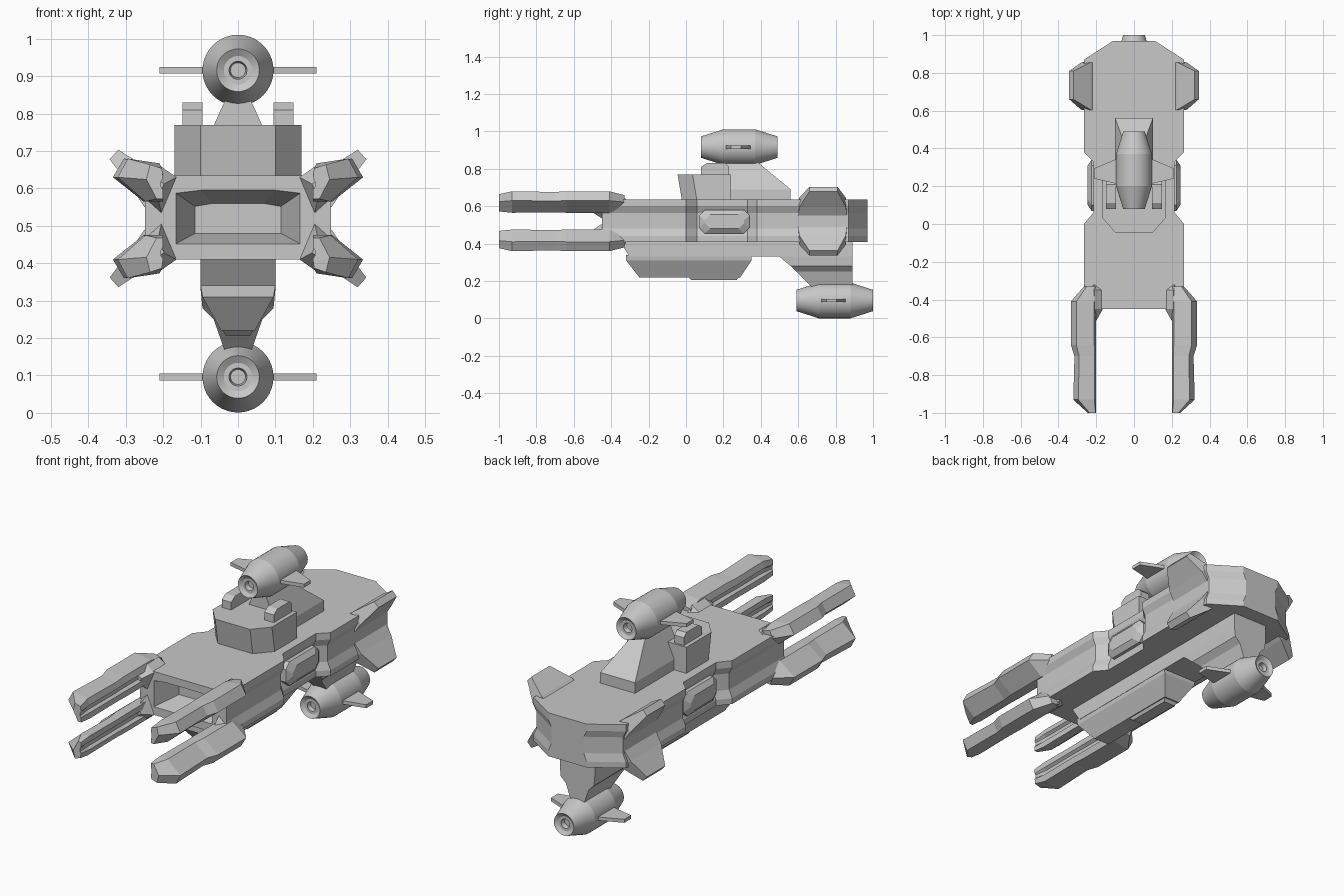
import bpy, bmesh, math

cube = bpy.data.objects.get("Cube")
if cube:
    bpy.data.objects.remove(cube, do_unlink=True)

MID = 0.52  # height of the ship's mirror plane

grey = bpy.data.materials.new("hull_grey")
grey.use_nodes = True
COLOUR = (0.58, 0.58, 0.58, 1)
grey.diffuse_color = COLOUR
grey.node_tree.nodes["Principled BSDF"].inputs["Base Color"].default_value = COLOUR


def loft(name, rings, sx=1, flip=False):
    """Skin a list of equal-length rings and cap both ends."""
    bm = bmesh.new()
    loops = [[bm.verts.new((x * sx, y, 2 * MID - z if flip else z)) for x, y, z in ring]
             for ring in rings]
    n = len(loops[0])
    for a, b in zip(loops, loops[1:]):
        for i in range(n):
            j = (i + 1) % n
            bm.faces.new((a[i], a[j], b[j], b[i]))
    bm.faces.new(loops[0])
    bm.faces.new(loops[-1])
    bmesh.ops.recalc_face_normals(bm, faces=bm.faces)
    mesh = bpy.data.meshes.new(name)
    bm.to_mesh(mesh)
    bm.free()
    mesh.materials.append(grey)
    obj = bpy.data.objects.new(name, mesh)
    bpy.context.collection.objects.link(obj)
    return obj


def pair(name, rings):
    for side, sx in (("left", 1), ("right", -1)):
        loft(f"{side}_{name}", rings, sx)


def quad(name, rings):
    for side, sx in (("left", 1), ("right", -1)):
        for level, flip in (("upper", False), ("lower", True)):
            loft(f"{side}_{level}_{name}", rings, sx, flip)


def rect(z, w, y0, y1, cx=0):
    return [(cx - w, y0, z), (cx + w, y0, z), (cx + w, y1, z), (cx - w, y1, z)]


def activate(obj):
    bpy.ops.object.select_all(action='DESELECT')
    obj.select_set(True)
    bpy.context.view_layer.objects.active = obj


# Hull: grooved cross-section with a narrow waist and a tapered stern
side = [(0, 0.41), (0, 0.44), (-0.017, 0.48), (-0.017, 0.565), (0, 0.6), (0, 0.635)]


def hull_ring(y, w):
    half = [(w + dx, y, z) for dx, z in side]
    return half + [(-x, yy, z) for x, yy, z in reversed(half)]


hull = loft("hull", [hull_ring(y, w) for y, w in (
    (-0.45, 0.265), (0, 0.265), (0.06, 0.215), (0.33, 0.215),
    (0.38, 0.265), (0.87, 0.265), (0.97, 0.11))])

# Bow opening cut into the hull
cutter = loft("bow_cutter", [
    [(-w, y, z0), (w, y, z0), (w, y, z1 - 0.008), (0.6 * w, y, z1),
     (-0.6 * w, y, z1), (-w, y, z1 - 0.008)]
    for y, w, z0, z1 in ((-0.46, 0.17, 0.45, 0.598), (-0.32, 0.115, 0.48, 0.56))])
cut = hull.modifiers.new("bow_opening", 'BOOLEAN')
cut.operation = 'DIFFERENCE'
cut.solver = 'EXACT'
cut.object = cutter
activate(hull)
bpy.ops.object.modifier_apply(modifier=cut.name)
bpy.data.objects.remove(cutter, do_unlink=True)


# Waist side bumps: stepped hatches
def hatch(x, y0, y1, z0, z1, c=0.03):
    return [(x, y0, z0 + c), (x, y0 + c, z0), (x, y1 - c, z0),
            (x, y1, z0 + c), (x, y1, z1 - c), (x, y1 - c, z1),
            (x, y0 + c, z1), (x, y0, z1 - c)]


pair("waist_hatch", [hatch(0.18, 0.07, 0.34, 0.455, 0.58),
                     hatch(0.225, 0.07, 0.34, 0.455, 0.58),
                     hatch(0.245, 0.1, 0.31, 0.48, 0.555)])

# Bow prongs with a grooved inner face
prong = [(0.2, 0.565), (0.2, 0.595), (0.215, 0.605), (0.215, 0.625), (0.2, 0.635),
         (0.21, 0.667), (0.3, 0.68), (0.328, 0.63), (0.25, 0.565)]
quad("prong", [[(0.2 + (x - 0.2) * kx, y, 0.6 + (z - 0.6) * kz) for x, z in prong]
               for y, kx, kz in ((-1, 0.35, 0.8), (-0.93, 0.95, 1), (-0.7, 0.9, 0.95),
                                 (-0.64, 1.05, 1), (-0.41, 1.05, 1), (-0.33, 0.5, 0.75))])

# Prong roots gripping the bow corners
root = [(0.165, 0.63), (0.21, 0.662), (0.255, 0.58), (0.205, 0.535)]
quad("prong_root", [[(0.22 + (x - 0.22) * k, y, 0.6 + (z - 0.6) * k) for x, z in root]
                    for y, k in ((-0.51, 0.4), (-0.45, 1), (-0.35, 1), (-0.32, 0.6))])

# Stern fins splayed outward
quad("stern_fin", [
    [(x0, y0, z0), (x1, y0, z1), (x1, y1, z1), (x0, y1, z0)]
    for x0, z0, x1, z1, y0, y1 in ((0.19, 0.61, 0.25, 0.55, 0.6, 0.86),
                                   (0.23, 0.645, 0.28, 0.595, 0.605, 0.855),
                                   (0.32, 0.704, 0.343, 0.678, 0.66, 0.81))])

# Bridge block with chamfered, overhanging front
loft("bridge", [
    [(-0.17, 0.24, z), (-0.17, f + 0.08, z), (-0.1, f, z),
     (0.1, f, z), (0.17, f + 0.08, z), (0.17, 0.24, z)]
    for z, f in ((0.62, -0.02), (0.77, -0.045))])
pair("bridge_vent", [rect(0.76, 0.027, 0.08, 0.23, 0.122),
                     rect(0.81, 0.027, 0.08, 0.23, 0.122),
                     rect(0.83, 0.027, 0.11, 0.21, 0.122)])

# Engine pylons above and below
loft("upper_pylon", [rect(0.62, 0.1, 0.18, 0.56), rect(0.69, 0.1, 0.18, 0.56),
                     rect(0.83, 0.037, 0.18, 0.39), rect(0.86, 0.03, 0.2, 0.36)])
loft("lower_pylon", [rect(0.42, 0.1, 0.5, 0.89), rect(0.33, 0.1, 0.5, 0.89),
                     rect(0.28, 0.095, 0.56, 0.89), rect(0.25, 0.065, 0.59, 0.89),
                     rect(0.17, 0.037, 0.67, 0.89)])

# Keel under the hull
loft("keel_plate", [rect(0.42, 0.1, -0.36, 0.5), rect(0.33, 0.1, -0.3, 0.5)])
loft("keel", [rect(0.34, 0.1, -0.32, 0.35), rect(0.31, 0.095, -0.32, 0.35),
              rect(0.22, 0.045, -0.25, 0.29)])
loft("keel_foot", [rect(0.23, 0.045, 0, 0.29), rect(0.205, 0.032, 0.03, 0.27)])

# Engines: turned barrels with recessed ends and swept side fins
barrel = [(0.02, 0.035), (0.024, 0.012), (0.038, 0.012), (0.057, 0), (0.095, 0.12),
          (0.095, 0.29), (0.057, 0.41), (0.038, 0.398), (0.024, 0.398), (0.02, 0.375)]
SEGMENTS = 40
for label, y0, zc in (("upper", 0.08, 0.916), ("lower", 0.59, 0.096)):
    engine = loft(f"{label}_engine", [
        [(r * math.cos(a), y0 + dy, zc + r * math.sin(a))
         for a in (2 * math.pi * i / SEGMENTS for i in range(SEGMENTS))]
        for r, dy in barrel])
    activate(engine)
    bpy.ops.object.shade_smooth_by_angle(angle=math.radians(14))
    pair(f"{label}_engine_fin", [
        [(0.08, y0 + 0.13, z), (0.21, y0 + 0.16, z),
         (0.21, y0 + 0.215, z), (0.08, y0 + 0.27, z)]
        for z in (zc - 0.009, zc + 0.009)])
